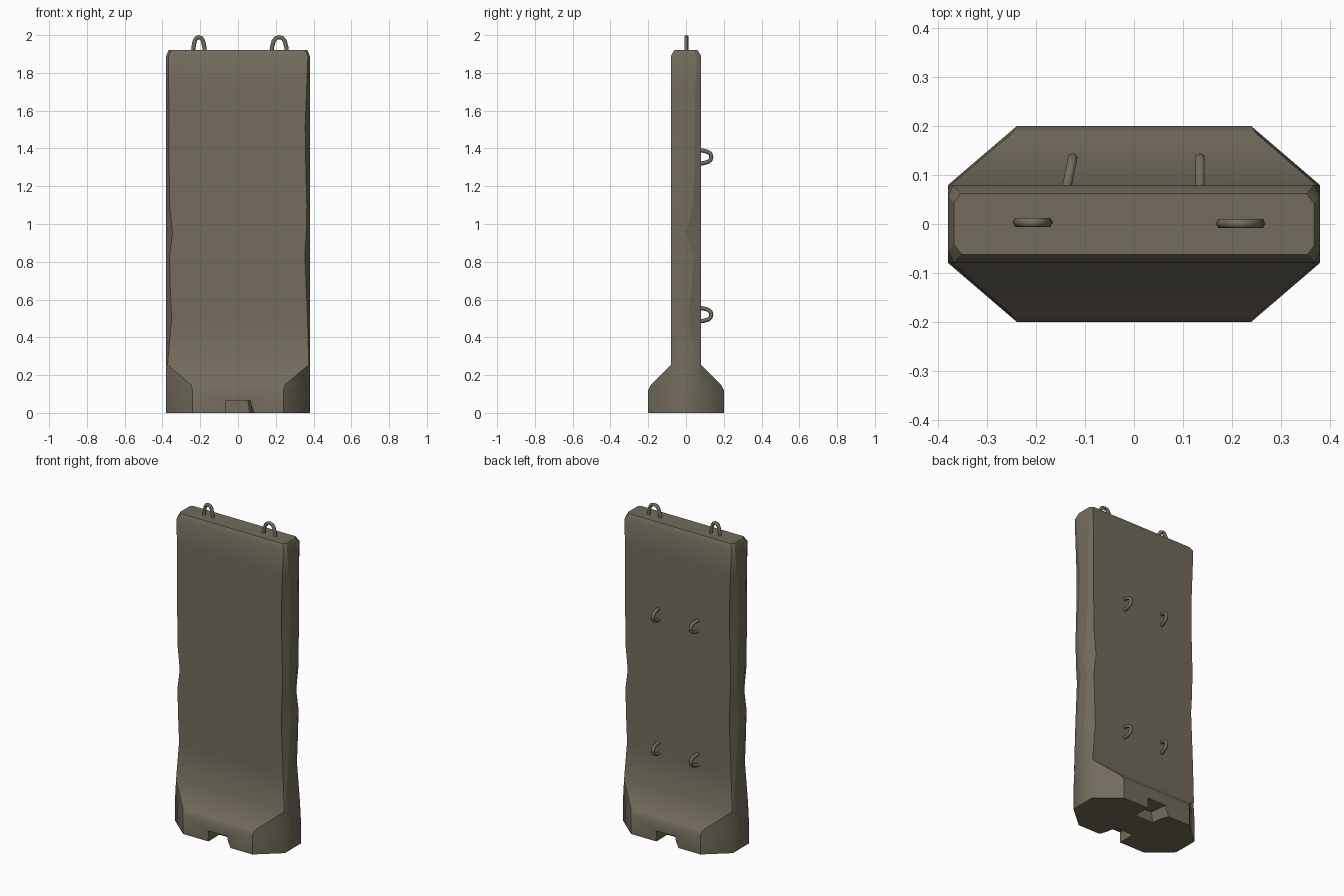
import bpy, bmesh, math
from mathutils import Vector

if "Cube" in bpy.data.objects:
    bpy.data.objects.remove(bpy.data.objects["Cube"])

mat = bpy.data.materials.new("weathered concrete")
mat.diffuse_color = (0.17, 0.15, 0.107, 1)
mat.use_nodes = True
mat.node_tree.nodes["Principled BSDF"].inputs["Base Color"].default_value = mat.diffuse_color


def mesh_object(name, bm):
    bmesh.ops.recalc_face_normals(bm, faces=bm.faces[:])
    me = bpy.data.meshes.new(name)
    bm.to_mesh(me)
    bm.free()
    me.materials.append(mat)
    ob = bpy.data.objects.new(name, me)
    bpy.context.collection.objects.link(ob)
    return ob


def select(ob):
    bpy.ops.object.select_all(action='DESELECT')
    ob.select_set(True)
    bpy.context.view_layer.objects.active = ob


def loft(name, rings):
    bm = bmesh.new()
    rows = [[bm.verts.new(p) for p in r] for r in rings]
    n = len(rows[0])
    for lo, hi in zip(rows, rows[1:]):
        for i in range(n):
            j = (i + 1) % n
            bm.faces.new((lo[i], lo[j], hi[j], hi[i]))
    bm.faces.new(rows[0][::-1])
    bm.faces.new(rows[-1])
    # crisp chipped corners, soft horizontal bends
    for lo, hi in zip(rows, rows[1:]):
        for i in range(n):
            if lo[i].co.z > 0.2 or i in (0, 3, 4, 7):
                bm.edges.get((lo[i], hi[i])).smooth = False
    return mesh_object(name, bm)


def section(z, X, Y, fa, a, fb, b):
    # eight-sided section, the left half is the right half turned around
    half = [(fa, -Y), (X, -a), (X, b), (fb, Y)]
    return [(x, y, z) for x, y in half] + [(-x, -y, z) for x, y in half]


# wall slab with flared foot
rings = [section(0, .38, .2, .24, .08, .24, .08),
         section(.12, .38, .2, .24, .08, .24, .08),
         section(.15, .38, .185, .25, .078, .25, .078)]
# height, front chip edge, back chip edge
chips = [(.255, .07, .065), (.5, .052, .012), (.67, .035, .03), (.83, .018, .04),
         (.95, .036, .0), (1.1, .044, .038), (1.3, .03, .044), (1.52, .022, .046),
         (1.72, .042, .05), (1.89, .058, .055)]
for z, a, b in chips:
    rings.append(section(z, .38, .08, .378 - .4 * (.078 - a), a,
                         .378 - .4 * (.078 - b), b))
rings.append(section(1.92, .368, .062, .355, .045, .352, .042))
wall = loft("wall_slab", rings)

# forklift notches at the foot, front and back
for s in (-1, 1):
    bm = bmesh.new()
    pts = []
    for y, w in ((.09, .058), (.23, .075)):
        pts.append([(-.065, -.05), (w + .045 if y > .2 else w + .01, -.05),
                    (w - .005, .066), (-.065, .066)])
    rows = [[bm.verts.new((-s * x, s * y, z)) for x, z in p]
            for y, p in zip((.09, .23), pts)]
    for i in range(4):
        j = (i + 1) % 4
        bm.faces.new((rows[0][i], rows[0][j], rows[1][j], rows[1][i]))
    bm.faces.new(rows[0][::-1])
    bm.faces.new(rows[1])
    cutter = mesh_object("notch_cutter", bm)
    cutter.hide_render = True
    m = wall.modifiers.new("notch", 'BOOLEAN')
    m.operation = 'DIFFERENCE'
    m.solver = 'EXACT'
    m.object = cutter
    select(wall)
    bpy.ops.object.modifier_apply(modifier=m.name)
    bpy.data.objects.remove(cutter)
select(wall)
bpy.ops.object.shade_smooth_by_angle(angle=math.radians(50), keep_sharp_edges=True)


# bent steel loops: base point, across direction, outward direction
def loop(name, base, across, out, half, reach, r=.011):
    base, across, out = Vector(base), Vector(across), Vector(out)
    prof = [(-1, -.25), (-.92, .25), (-.72, .7), (-.4, .94), (0, 1),
            (.4, .94), (.72, .7), (.92, .25), (1, -.25)]
    bm = bmesh.new()
    path = [base + across * (u * (half - r)) + out * (v * (reach - r)) for u, v in prof]
    side = across.cross(out).normalized()
    rows = []
    for i, p in enumerate(path):
        t = (path[min(i + 1, 8)] - path[max(i - 1, 0)]).normalized()
        n = side.cross(t).normalized()
        rows.append([bm.verts.new(p + r * (n * math.cos(k * math.pi / 3)
                                           + side * math.sin(k * math.pi / 3)))
                     for k in range(6)])
    for lo, hi in zip(rows, rows[1:]):
        for k in range(6):
            j = (k + 1) % 6
            bm.faces.new((lo[k], lo[j], hi[j], hi[k]))
    bm.faces.new(rows[0][::-1])
    bm.faces.new(rows[-1])
    ob = mesh_object(name, bm)
    select(ob)
    bpy.ops.object.shade_smooth_by_angle(angle=math.radians(65))


loop("lifting_loop_left", (-.207, .003, 1.92), (1, 0, 0), (0, 0, 1), .042, .08)
loop("lifting_loop_right", (.218, .001, 1.92), (1, 0, 0), (0, 0, 1), .052, .08)
for z, level in ((.52, "lower"), (1.355, "upper")):
    loop("back_loop_left_" + level, (-.137, .078, z), (0, 0, 1), (.2, 1, 0), .047, .067)
    loop("back_loop_right_" + level, (.135, .078, z), (0, 0, 1), (0, 1, 0), .047, .067)
